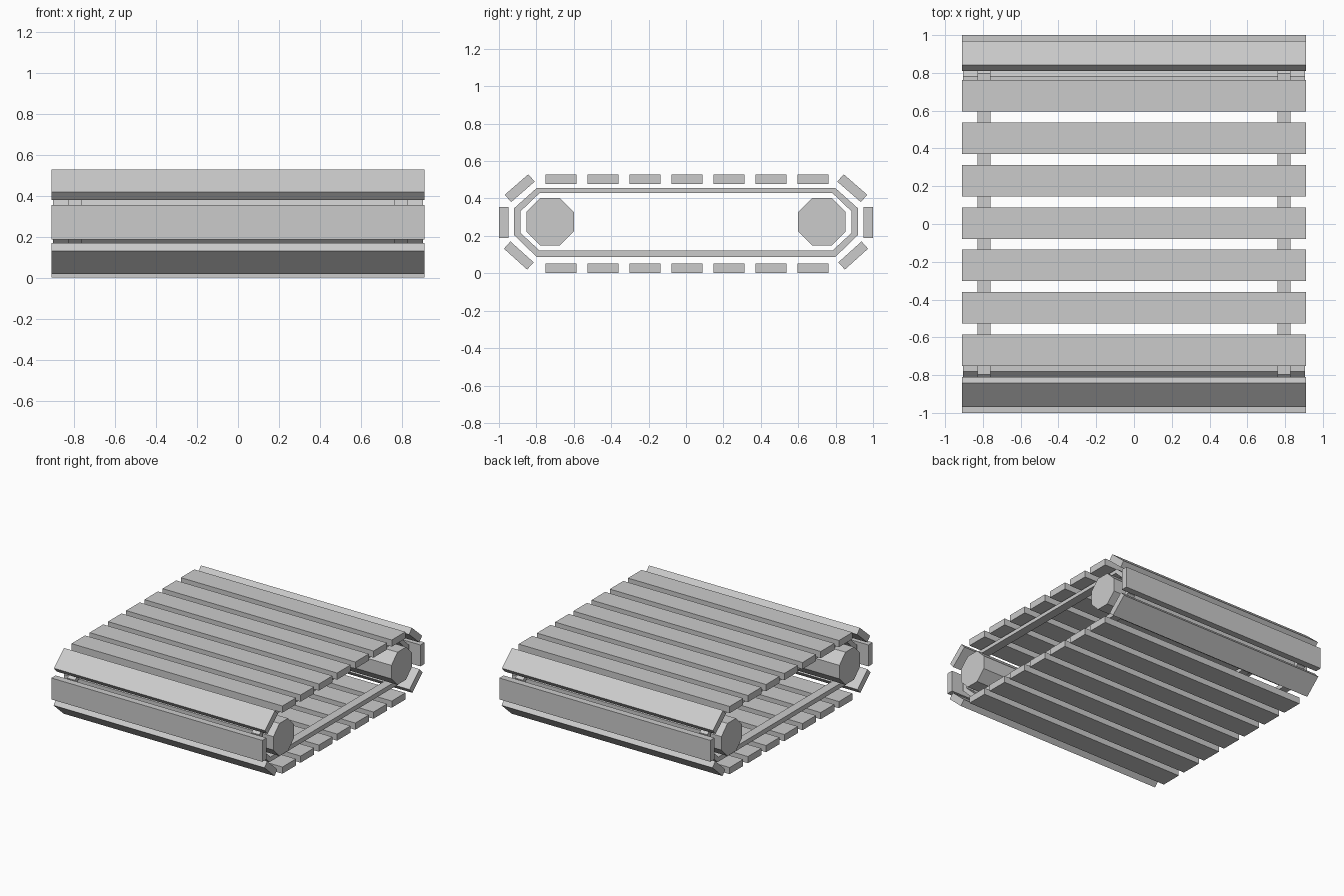
import bpy, bmesh, math

if "Cube" in bpy.data.objects:
    bpy.data.objects.remove(bpy.data.objects["Cube"])


def extrude_x(name, loops, x0, x1):
    """Prism along x from a (y, z) outline; a second outline makes it a hollow ring."""
    bm = bmesh.new()
    rings = [[[bm.verts.new((x, y, z)) for y, z in loop] for x in (x0, x1)] for loop in loops]
    n = len(loops[0])
    for a, b in rings:
        for i in range(n):
            j = (i + 1) % n
            bm.faces.new((a[i], a[j], b[j], b[i]))
    for side in (0, 1):
        if len(rings) == 1:
            bm.faces.new(rings[0][side])
        else:
            o, q = rings[0][side], rings[1][side]
            for i in range(n):
                j = (i + 1) % n
                bm.faces.new((o[i], o[j], q[j], q[i]))
    bmesh.ops.recalc_face_normals(bm, faces=bm.faces)
    me = bpy.data.meshes.new(name)
    bm.to_mesh(me)
    bm.free()
    ob = bpy.data.objects.new(name, me)
    bpy.context.collection.objects.link(ob)
    return ob


def slat(name, y, z, angle, w=0.167, t=0.052):
    c, s = math.cos(math.radians(angle)), math.sin(math.radians(angle))
    pts = [(y + u * c - v * s, z + u * s + v * c)
           for u, v in ((-w/2, -t/2), (w/2, -t/2), (w/2, t/2), (-w/2, t/2))]
    extrude_x(name, [pts], -0.91, 0.91)


# Flat slats on the upper and lower runs
for i in range(7):
    y = 0.005 + (i - 3) * 0.2245
    slat("top_slat", y, 0.503, 0)
    slat("bottom_slat", y, 0.027, 0)

# Slats wrapping around both ends
for s in (-1, 1):
    slat("end_slat", s * 0.974, 0.272, 90)
    slat("upper_corner_slat", s * 0.889, 0.455, -s * 41)
    slat("lower_corner_slat", s * 0.894, 0.095, s * 42)


def belt_loop(y1, y2, z):
    top, up, low, bot = z
    return [(y1, top), (y2, up), (y2, low), (y1, bot),
            (-y1, bot), (-y2, low), (-y2, up), (-y1, top)]


# Two hollow belts under the slats
outer = belt_loop(0.797, 0.92, (0.457, 0.347, 0.205, 0.086))
inner = belt_loop(0.784, 0.885, (0.428, 0.331, 0.216, 0.122))
for s in (-1, 1):
    extrude_x("belt", [outer, inner], s * 0.795 - 0.034, s * 0.795 + 0.034)

# Octagonal rollers
r = 0.127 / math.cos(math.pi / 8)
for s in (-1, 1):
    octagon = [(s * 0.727 + r * math.cos((k + 0.5) * math.pi / 4),
                0.275 + r * math.sin((k + 0.5) * math.pi / 4)) for k in range(8)]
    extrude_x("roller", [octagon], -0.904, 0.904)
